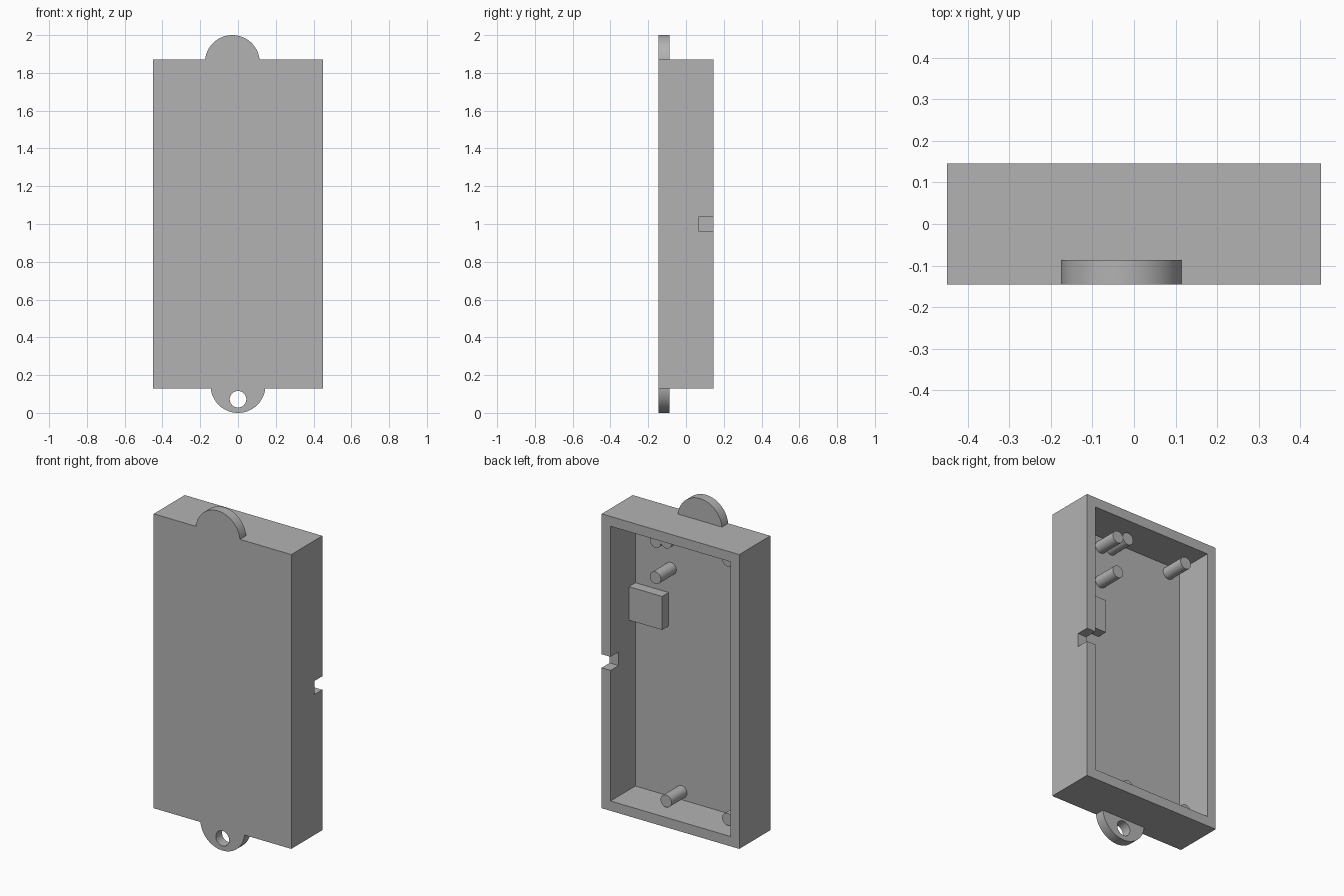
import bpy, bmesh, math
from mathutils import Vector

cube = bpy.data.objects.get("Cube")
if cube:
    bpy.data.objects.remove(cube, do_unlink=True)

# Single plastic colour
grey = bpy.data.materials.new("grey_plastic")
grey.use_nodes = True
grey.diffuse_color = (0.45, 0.45, 0.45, 1)
grey.node_tree.nodes["Principled BSDF"].inputs["Base Color"].default_value = grey.diffuse_color

# Main dimensions
HALF_W, FRONT, BACK = 0.45, -0.145, 0.145
BOTTOM, TOP, WALL = 0.13, 1.87, 0.058
FLOOR = FRONT + WALL
POST_TIP = FLOOR + 0.145


def finish(name, bm):
    bmesh.ops.recalc_face_normals(bm, faces=bm.faces)
    mesh = bpy.data.meshes.new(name)
    bm.to_mesh(mesh)
    bm.free()
    mesh.materials.append(grey)
    obj = bpy.data.objects.new(name, mesh)
    bpy.context.collection.objects.link(obj)
    return obj


def box(name, low, high):
    bm = bmesh.new()
    bmesh.ops.create_cube(bm, size=1)
    low, high = Vector(low), Vector(high)
    for v in bm.verts:
        v.co = (low + high) / 2 + v.co * (high - low)
    return finish(name, bm)


def rod(name, x, z, radius, y0, y1, sides=32):
    """Cylinder running front to back."""
    bm = bmesh.new()
    bmesh.ops.create_cone(bm, cap_ends=True, segments=sides, radius1=radius,
                          radius2=radius, depth=y1 - y0)
    for v in bm.verts:
        v.co = Vector((x + v.co.x, (y0 + y1) / 2 + v.co.z, z + v.co.y))
    return finish(name, bm)


def activate(obj):
    bpy.ops.object.select_all(action='DESELECT')
    obj.select_set(True)
    bpy.context.view_layer.objects.active = obj


def cut(obj, cutter):
    mod = obj.modifiers.new("cut", 'BOOLEAN')
    mod.operation, mod.solver, mod.object = 'DIFFERENCE', 'EXACT', cutter
    cutter.hide_render = True
    activate(obj)
    bpy.ops.object.modifier_apply(modifier=mod.name)
    bpy.data.objects.remove(cutter, do_unlink=True)


def smooth(obj):
    activate(obj)
    bpy.ops.object.shade_smooth_by_angle(angle=math.radians(30))


# Open-backed case with side notch and corner screw holes
case = box("case", (-HALF_W, FRONT, BOTTOM), (HALF_W, BACK, TOP))
cut(case, box("cavity", (WALL - HALF_W, FLOOR, BOTTOM + WALL),
              (HALF_W - WALL, BACK + 0.1, TOP - WALL)))
cut(case, box("notch", (HALF_W - WALL - 0.02, 0.07, 0.96), (HALF_W + 0.1, BACK + 0.1, 1.04)))
inset = 0.036
for x in (inset - HALF_W, HALF_W - inset):
    for z in (BOTTOM + inset, TOP - inset):
        cut(case, rod("screw_hole", x, z, 0.026, BACK - 0.2, BACK + 0.1))
smooth(case)


# Mounting lugs: arc segments standing on the case ends
def lug(name, x, edge, side):
    radius, sink, steps = 0.145, 0.015, 40
    start = math.asin(sink / radius)
    bm = bmesh.new()
    ring = []
    for i in range(steps + 1):
        a = start + (math.pi - 2 * start) * i / steps
        ring.append(bm.verts.new((x + radius * math.cos(a), FRONT,
                                  edge + side * (radius * math.sin(a) - sink))))
    face = bm.faces.new(ring)
    extruded = bmesh.ops.extrude_face_region(bm, geom=[face])["geom"]
    bmesh.ops.translate(bm, vec=(0, WALL, 0),
                        verts=[g for g in extruded if isinstance(g, bmesh.types.BMVert)])
    obj = finish(name, bm)
    cut(obj, rod("lug_hole", x, edge + side * 0.058, 0.044, FRONT - 0.1, FLOOR + 0.1))
    smooth(obj)


lug("top_lug", -0.03, TOP, 1)
lug("bottom_lug", 0, BOTTOM, -1)

# Hollow standoff posts on the case floor
posts = [(0.16, 1.536), (0.16, 1.75), (0.09, 1.765),
         (-0.313, 1.765), (0.09, 0.235), (-0.313, 0.235)]
for i, (x, z) in enumerate(posts):
    post = rod("standoff_%d" % (i + 1), x, z, 0.036, FLOOR - 0.01, POST_TIP)
    cut(post, rod("post_hole", x, z, 0.019, FLOOR + 0.005, POST_TIP + 0.1))
    smooth(post)

# Support block against the side wall
box("support_block", (0.175, FLOOR - 0.01, 1.192), (HALF_W - WALL + 0.005, -0.026, 1.39))
